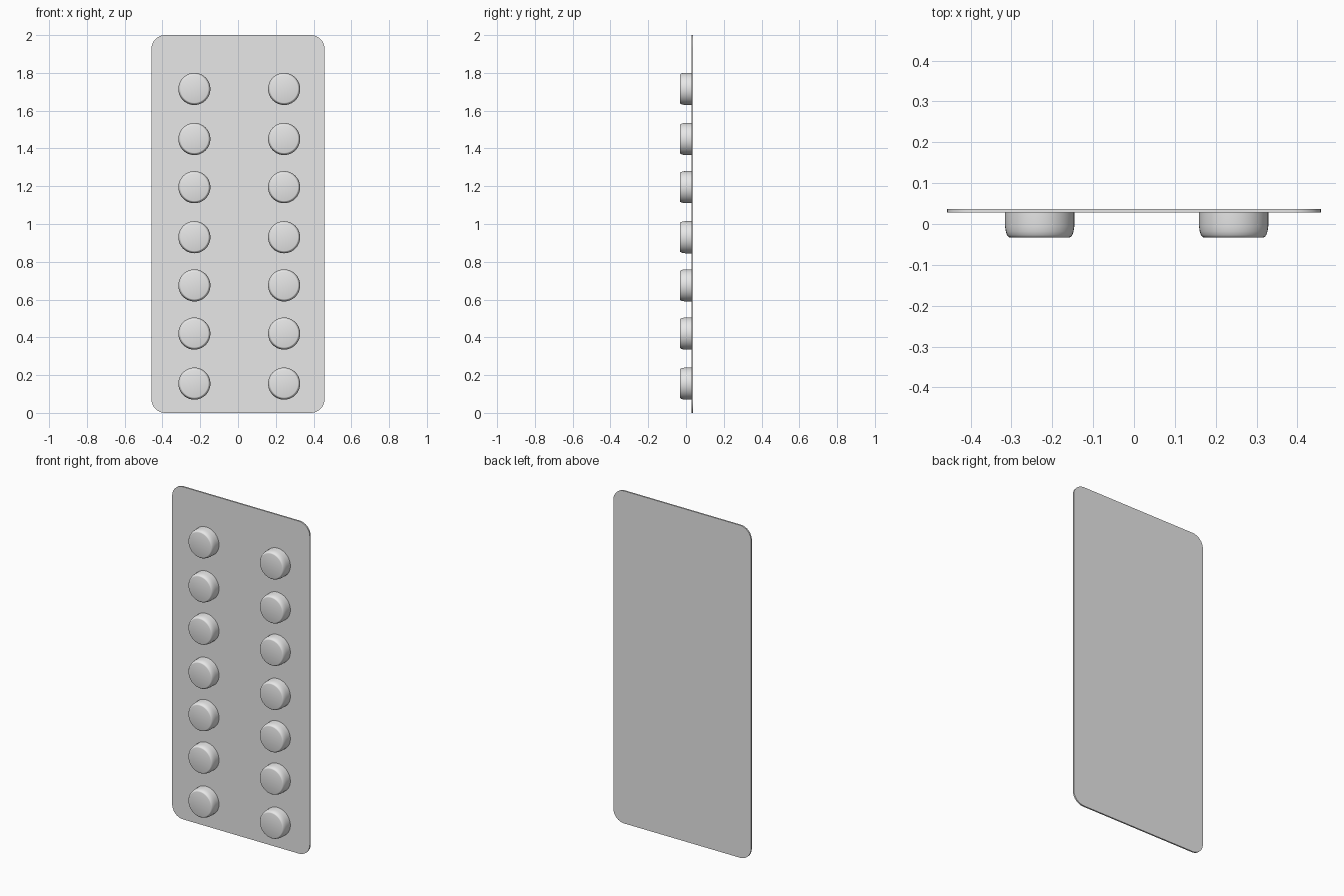
import bpy, bmesh
from math import radians, pi
from mathutils import Matrix, Vector

cube = bpy.data.objects.get("Cube")
if cube:
    bpy.data.objects.remove(cube, do_unlink=True)


def material(name, color):
    mat = bpy.data.materials.new(name)
    mat.use_nodes = True
    mat.diffuse_color = color
    mat.node_tree.nodes["Principled BSDF"].inputs["Base Color"].default_value = color
    return mat


def add_object(name, bm, mat):
    bmesh.ops.recalc_face_normals(bm, faces=bm.faces)
    mesh = bpy.data.meshes.new(name)
    bm.to_mesh(mesh)
    bm.free()
    mesh.materials.append(mat)
    obj = bpy.data.objects.new(name, mesh)
    bpy.context.collection.objects.link(obj)
    bpy.ops.object.select_all(action="DESELECT")
    obj.select_set(True)
    bpy.context.view_layer.objects.active = obj
    bpy.ops.object.shade_smooth_by_angle(angle=radians(35))
    return obj


grey = material("light grey", (0.8, 0.8, 0.8, 1))

# Thin backing sheet with rounded corners
WIDTH, HEIGHT, FRONT, BACK = 0.916, 2.0, 0.028, 0.037
bm = bmesh.new()
place = Matrix.Translation((0, (FRONT + BACK) / 2, HEIGHT / 2))
bmesh.ops.create_cube(bm, size=1, matrix=place @ Matrix.Diagonal((WIDTH, BACK - FRONT, HEIGHT, 1)))
corners = [e for e in bm.edges if abs(e.verts[0].co.y - e.verts[1].co.y) > 0.001]
bmesh.ops.bevel(bm, geom=corners, offset=0.072, segments=8, profile=0.5, affect="EDGES")
add_object("backing_sheet", bm, grey)

# Blister pocket: a lathed profile of (radius, y), open where it meets the sheet
PROFILE = [(0.085, 0.03), (0.085, -0.005), (0.083, -0.018), (0.080, -0.027),
           (0.076, -0.032), (0.073, -0.033), (0, -0.033)]


def pocket(name, x, z):
    bm = bmesh.new()
    verts = [bm.verts.new((r, y, 0)) for r, y in PROFILE]
    edges = [bm.edges.new(pair) for pair in zip(verts, verts[1:])]
    bmesh.ops.spin(bm, geom=verts + edges, cent=(0, 0, 0), axis=(0, 1, 0),
                   angle=2 * pi, steps=40)
    bmesh.ops.remove_doubles(bm, verts=bm.verts, dist=0.0001)
    obj = add_object(name, bm, grey)
    obj.location = Vector((x, 0, z))


# Two columns of seven pockets
ROWS = [0.155, 0.42, 0.675, 0.93, 1.195, 1.45, 1.715]
for side, x in (("right", -0.231), ("left", 0.244)):
    for i, z in enumerate(ROWS, 1):
        pocket(f"pocket_{side}_{i}", x, z)
